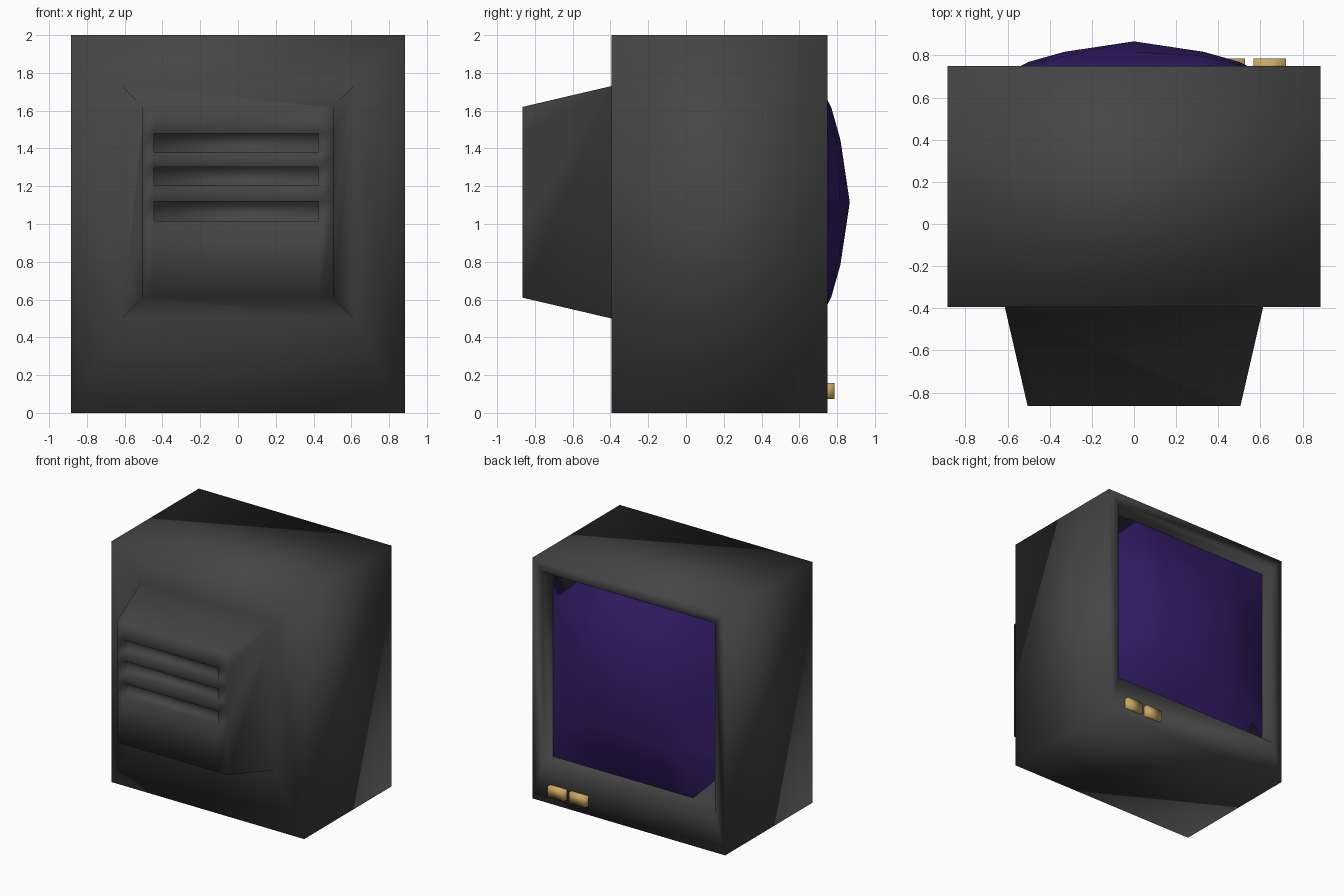
import bpy, bmesh
from mathutils import Vector

if "Cube" in bpy.data.objects:
    bpy.data.objects.remove(bpy.data.objects["Cube"])


def material(name, rgb):
    m = bpy.data.materials.new(name)
    m.diffuse_color = (*rgb, 1)
    m.use_nodes = True
    m.node_tree.nodes["Principled BSDF"].inputs["Base Color"].default_value = m.diffuse_color
    return m


def finish(name, bm, mat):
    bmesh.ops.recalc_face_normals(bm, faces=bm.faces[:])
    for f in bm.faces:
        f.smooth = True
    me = bpy.data.meshes.new(name)
    bm.to_mesh(me)
    bm.free()
    me.materials.append(mat)
    ob = bpy.data.objects.new(name, me)
    bpy.context.collection.objects.link(ob)
    return ob


dark = material("dark_plastic", (0.06, 0.06, 0.06))
purple = material("purple_glass", (0.035, 0.012, 0.14))
gold = material("gold_plastic", (0.6, 0.4, 0.12))

# Housing: rectangular rings lofted from the screen recess to the rear cap
# (y, half width, z low, z high)
rings = [
    (0.62, 0.79, 0.325, 1.905),
    (0.75, 0.79, 0.325, 1.905),
    (0.75, 0.885, 0.0, 2.0),
    (-0.395, 0.885, 0.0, 2.0),
    (-0.395, 0.613, 0.5, 1.73),
    (-0.865, 0.505, 0.61, 1.62),
]
bm = bmesh.new()
loops = [[bm.verts.new(p) for p in ((-w, y, a), (w, y, a), (w, y, b), (-w, y, b))]
         for y, w, a, b in rings]
for p, q in zip(loops, loops[1:]):
    for i in range(4):
        j = (i + 1) % 4
        bm.faces.new((p[i], p[j], q[j], q[i]))
cap = bm.faces.new(loops[0])
tail = bm.faces.new(loops[-1])

# Vent slots: slice the rear cap, then push the slot cells inward
slots = [(1.015, 1.118), (1.205, 1.303), (1.378, 1.478)]
x_lo, x_hi = -0.445, 0.425
cuts = [((x, 0, 0), (1, 0, 0)) for x in (x_lo, x_hi)]
cuts += [((0, 0, z), (0, 0, 1)) for s in slots for z in s]


def tail_faces():
    return [f for f in bm.faces if all(v.co.y < -0.86 for v in f.verts)]


for co, no in cuts:
    fs = tail_faces()
    geom = fs + list({e for f in fs for e in f.edges}) + list({v for f in fs for v in f.verts})
    bmesh.ops.bisect_plane(bm, geom=geom, dist=1e-5, plane_co=co, plane_no=no)
cells = []
for f in tail_faces():
    c = f.calc_center_median()
    if x_lo < c.x < x_hi and any(a < c.z < b for a, b in slots):
        cells.append(f)
bmesh.ops.recalc_face_normals(bm, faces=bm.faces[:])
new = bmesh.ops.extrude_discrete_faces(bm, faces=cells)["faces"]
bmesh.ops.translate(bm, vec=(0, 0.06, 0), verts=list({v for f in new for v in f.verts}))
finish("housing", bm, dark)

# Bulging screen: coarse grid with a domed height
half = [(0.33, 0.80), (0.5, 0.607), (0.79, 0.0)]
steps = [(-p, h) for p, h in reversed(half)] + [(0, 1.0)] + half
bm = bmesh.new()
grid = [[bm.verts.new((u, 0.62 + 0.247 * 0.5 * (hu * hv + min(hu, hv)), 1.115 + v))
         for u, hu in steps] for v, hv in steps]
for r, s in zip(grid, grid[1:]):
    for i in range(len(steps) - 1):
        bm.faces.new((r[i + 1], r[i], s[i], s[i + 1]))
screen = finish("screen", bm, purple)
if screen.data.polygons[0].normal.y < 0:
    screen.data.flip_normals()

# Two control buttons under the screen
for i, x in enumerate((0.45, 0.645)):
    bm = bmesh.new()
    bmesh.ops.create_cube(bm, size=1)
    for v in bm.verts:
        v.co = Vector((v.co.x * 0.155 + x, v.co.y * 0.07 + 0.75, v.co.z * 0.085 + 0.116))
    finish(f"button_{i + 1}", bm, gold)
